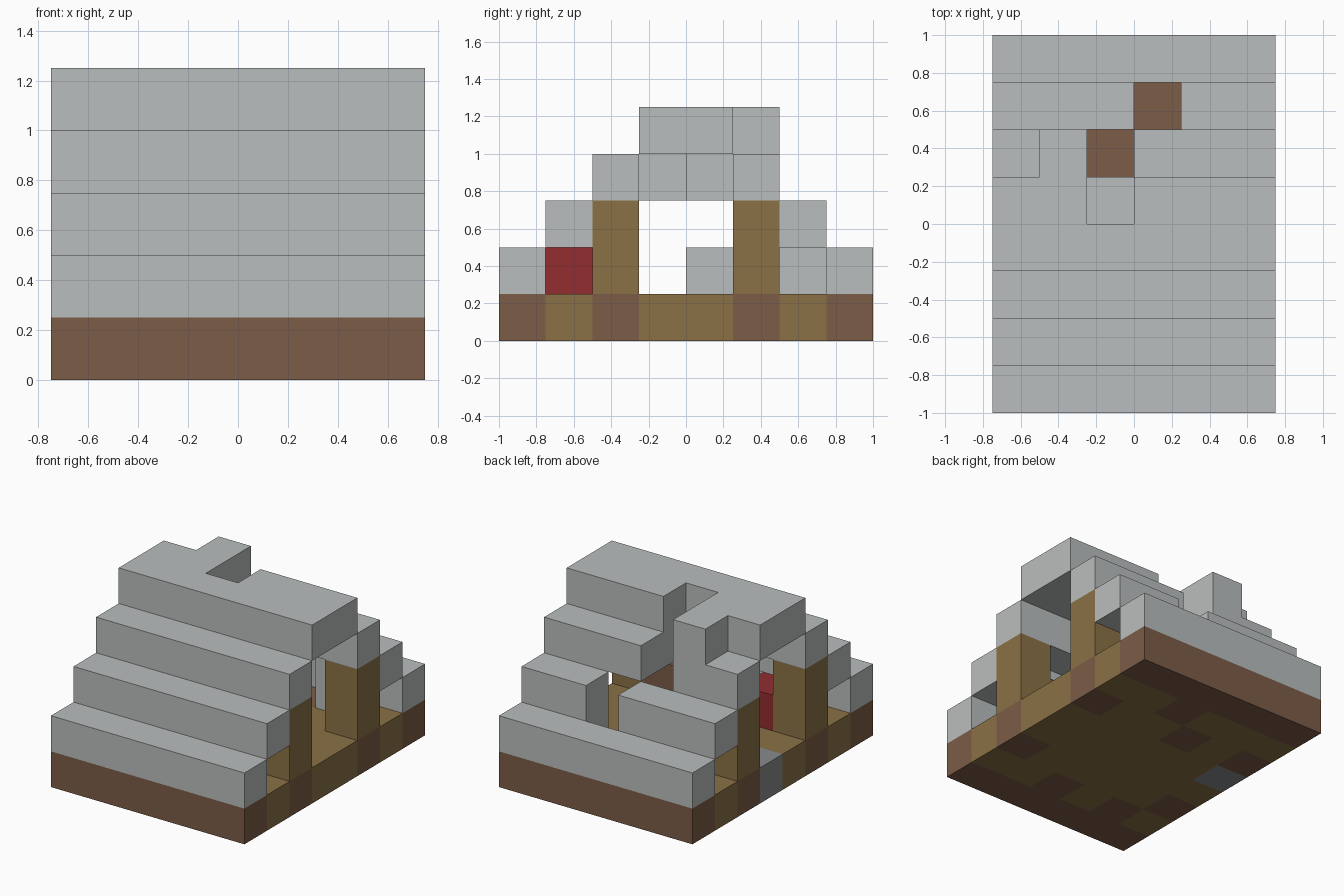
import bpy, bmesh
from mathutils import Vector

if "Cube" in bpy.data.objects:
    bpy.data.objects.remove(bpy.data.objects["Cube"])

UNIT = 0.25                       # edge of one block
WIDE, DEEP = 6, 8                 # blocks along x and y


def material(name, r, g, b):
    mat = bpy.data.materials.new(name)
    mat.use_nodes = True
    mat.diffuse_color = (r, g, b, 1)
    mat.node_tree.nodes["Principled BSDF"].inputs["Base Color"].default_value = (r, g, b, 1)
    return mat


slate = material("pale grey slate", 0.49, 0.515, 0.51)
log = material("brown log", 0.202, 0.107, 0.061)
plank = material("tan plank", 0.254, 0.165, 0.06)
red = material("red blanket", 0.287, 0.027, 0.03)
stone = material("dark grey stone", 0.25, 0.255, 0.265)

AXES = [Vector(v) for v in ((1, 0, 0), (0, 1, 0), (0, 0, 1))]


def blocks(name, cells, mats):
    """Build one mesh from {(x, y, z): material slot}, skipping buried faces."""
    bm = bmesh.new()
    for cell, slot in cells.items():
        middle = Vector(cell) + Vector((0.5 - WIDE / 2, 0.5 - DEEP / 2, 0.5))
        for a in range(3):
            n, u, v = AXES[a], AXES[(a + 1) % 3], AXES[(a + 2) % 3]
            for side in (-1, 1):
                if tuple(int(c) for c in Vector(cell) + n * side) in cells:
                    continue
                ring = [(-1, -1), (1, -1), (1, 1), (-1, 1)][::side]
                face = bm.faces.new([bm.verts.new((middle + (n * side + u * s + v * t) / 2) * UNIT)
                                     for s, t in ring])
                face.material_index = slot
    bmesh.ops.remove_doubles(bm, verts=bm.verts, dist=0.001)
    mesh = bpy.data.meshes.new(name)
    bm.to_mesh(mesh)
    bm.free()
    for mat in mats:
        mesh.materials.append(mat)
    obj = bpy.data.objects.new(name, mesh)
    bpy.context.collection.objects.link(obj)
    return obj


def row(y, z, gaps=()):
    """One full-width course of blocks, leaving out the gaps."""
    return {(x, y, z): 0 for x in range(WIDE) if x not in gaps}


# Floor: logs (B), planks (T) and one stone doorstep (S), listed front to back
FLOOR = ["BBBBBB", "TBTBTT", "BTTTTB", "TTTTTT", "STTTTT", "BTBTTB", "TTTBTT", "BBBBBB"]
blocks("floor", {(x, y, 0): "BTS".index(kind)
                 for y, line in enumerate(FLOOR) for x, kind in enumerate(line)},
       [log, plank, stone])

# Four plank posts carrying the roof
for side, x in (("right", 0), ("left", 5)):
    for end, y in (("front", 2), ("back", 5)):
        blocks(f"{end}_{side}_post", {(x, y, z): 0 for z in (1, 2)}, [plank])

# Stepped roof, with the holes left by fallen blocks at the back
blocks("front_roof_steps", row(0, 1) | row(1, 2) | row(2, 3), [slate])
blocks("back_roof_steps", row(7, 1) | row(6, 2, (3,)) | row(5, 3, (2,)), [slate])
blocks("roof_ridge", row(3, 4) | row(4, 4, (2,)), [slate])
blocks("ridge_bump", {(1, 5, 4): 0}, [slate])
blocks("attic_blocks", {(3, 4, 3): 0, (2, 3, 3): 0}, [slate])

# Fallen roof blocks indoors
blocks("fallen_middle_block", {(2, 4, 1): 0}, [slate])
blocks("fallen_back_block", {(4, 6, 1): 0}, [slate])

# Furniture
blocks("bed", {(1, y, 1): 0 for y in (1, 2)}, [red])
blocks("chest", {(4, 2, 1): 0}, [log])
